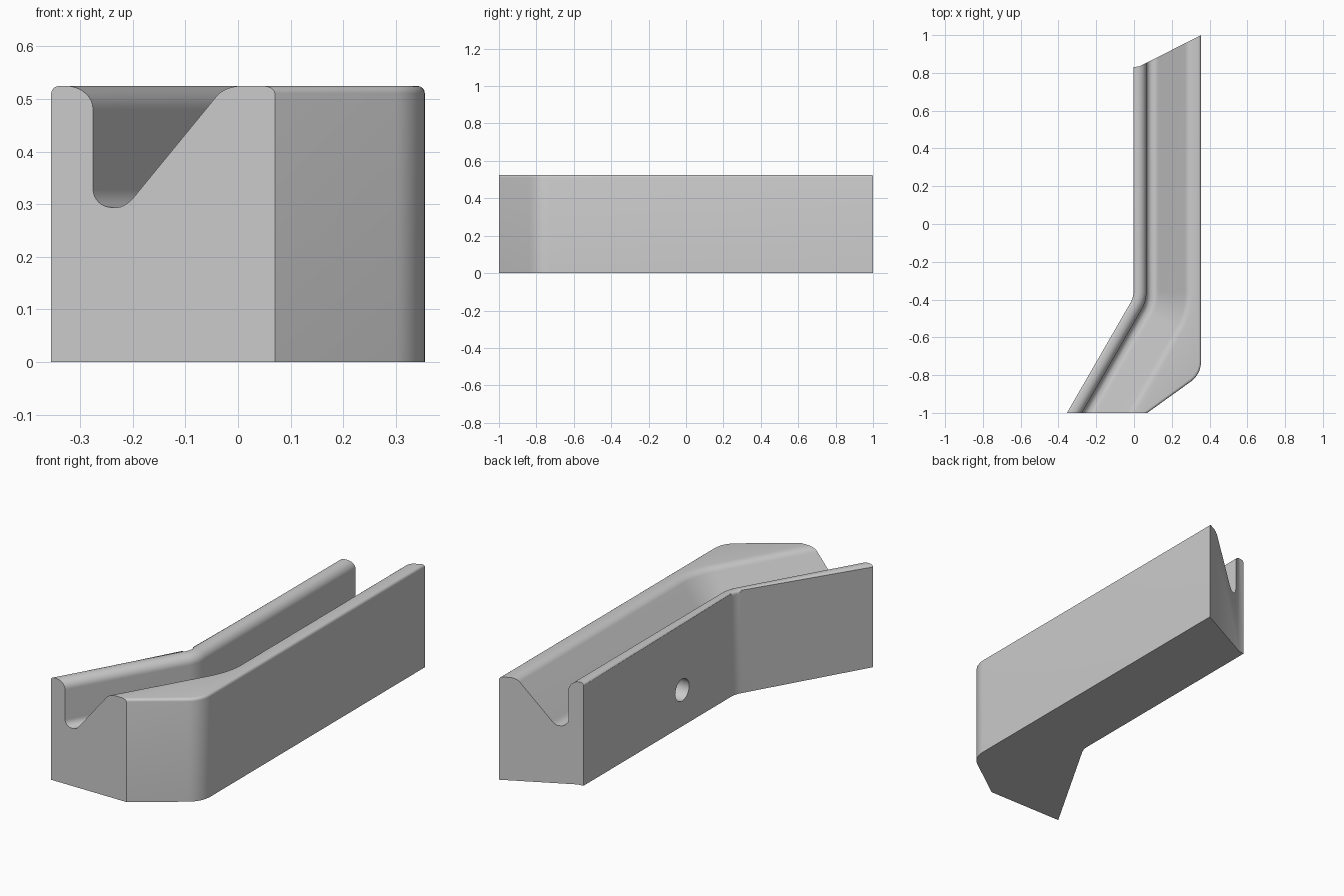
import bpy, bmesh, math
from mathutils import Vector

if "Cube" in bpy.data.objects:
    bpy.data.objects.remove(bpy.data.objects["Cube"])

TOP = 0.525
WALL_X = -0.003
BEND_Y, BEND_R, BEND = -0.39, 0.12, math.radians(30)

grey = bpy.data.materials.new("plain grey")
grey.use_nodes = True
GREY = (0.6, 0.6, 0.6, 1)
grey.diffuse_color = GREY
grey.node_tree.nodes["Principled BSDF"].inputs["Base Color"].default_value = GREY


def rounded(a, b, c, n=8):
    """Arc from a to c with its tangents meeting at b."""
    a, b, c = Vector(a), Vector(b), Vector(c)
    w = math.cos((b - a).angle(c - b) / 2)
    out = []
    for i in range(n + 1):
        t = i / n
        k = ((1 - t) ** 2, 2 * w * t * (1 - t), t * t)
        out.append((a * k[0] + b * k[1] + c * k[2]) / sum(k))
    return out


def bend_points(offset, n=10):
    """Points round the bend, at a distance from the narrow wall's face."""
    centre = Vector((WALL_X - BEND_R, BEND_Y + BEND_R * math.tan(BEND / 2)))
    angles = [-BEND * i / n for i in range(n + 1)]
    return [centre + (BEND_R + offset) * Vector((math.cos(a), math.sin(a))) for a in angles]


def add_object(name, bm):
    bmesh.ops.recalc_face_normals(bm, faces=bm.faces)
    mesh = bpy.data.meshes.new(name)
    bm.to_mesh(mesh)
    bm.free()
    mesh.materials.append(grey)
    obj = bpy.data.objects.new(name, mesh)
    bpy.context.collection.objects.link(obj)
    return obj


# Bent block: plan outline raised to full height
plan = [(0.03, 0.835), (WALL_X, 0.83)] + bend_points(0)
plan += [(-0.355, -1), (0.07, -1)]
plan += rounded((0.3, -0.835), (0.355, -0.796), (0.355, -0.728)) + [(0.355, 1)]
bm = bmesh.new()
base = bm.faces.new([bm.verts.new((p[0], p[1], 0)) for p in plan])
raised = bmesh.ops.extrude_face_region(bm, geom=[base])["geom"]
for v in raised:
    if isinstance(v, bmesh.types.BMVert):
        v.co.z = TOP

# Small fillet on the top rim, leaving the two cut ends sharp
rim = []
for e in bm.edges:
    a, b = (v.co for v in e.verts)
    if min(a.z, b.z) < TOP - 0.01:
        continue
    front_end = max(a.y, b.y) < -0.999
    back_end = min(a.y, b.y) > 0.82
    if not (front_end or back_end):
        rim.append(e)
bmesh.ops.bevel(bm, geom=rim, offset=0.014, segments=4, profile=0.5, affect="EDGES")
block = add_object("bent_grooved_block", bm)

# Groove cutter: steep wall, round floor and long slope, swept along the bend
section = [Vector((0.024, 0.62))]
section += rounded((0.024, TOP), (0.069, TOP), (0.069, 0.48))
section += rounded((0.069, 0.328), (0.069, 0.294), (0.1, 0.294))
section += rounded((0.108, 0.294), (0.123, 0.294), (0.138, 0.316))
section += rounded((0.272, 0.505), (0.286, TOP), (0.315, TOP))
section += [Vector((0.315, 0.62))]
bm = bmesh.new()
rails = []
for d, z in section:
    arc = bend_points(d)
    rail = [Vector((arc[0].x, 1.3))] + arc
    rail.append(arc[-1] - Vector((math.sin(BEND), math.cos(BEND))))
    rails.append([bm.verts.new((p.x, p.y, z)) for p in rail])
for r, s in zip(rails, rails[1:] + rails[:1]):
    for i in range(len(r) - 1):
        bm.faces.new((r[i], r[i + 1], s[i + 1], s[i]))
for end in (0, -1):
    bm.faces.new([r[end] for r in rails])
groove = add_object("groove_cutter", bm)

# Blind round hole in the narrow wall's outer face
bpy.ops.mesh.primitive_cylinder_add(vertices=40, radius=0.056, depth=0.4,
                                    location=(0, 0.035, 0.185),
                                    rotation=(0, math.pi / 2, 0))
hole = bpy.context.object
hole.name = "hole_cutter"
hole.data.materials.append(grey)

# Cut, then discard the cutters
bpy.ops.object.select_all(action="DESELECT")
bpy.context.view_layer.objects.active = block
block.select_set(True)
for cutter in (groove, hole):
    cutter.hide_render = True
    mod = block.modifiers.new("cut", "BOOLEAN")
    mod.operation = "DIFFERENCE"
    mod.solver = "EXACT"
    mod.object = cutter
    bpy.ops.object.modifier_apply(modifier=mod.name)
    bpy.data.objects.remove(cutter)
bpy.ops.object.shade_smooth_by_angle(angle=math.radians(25))
